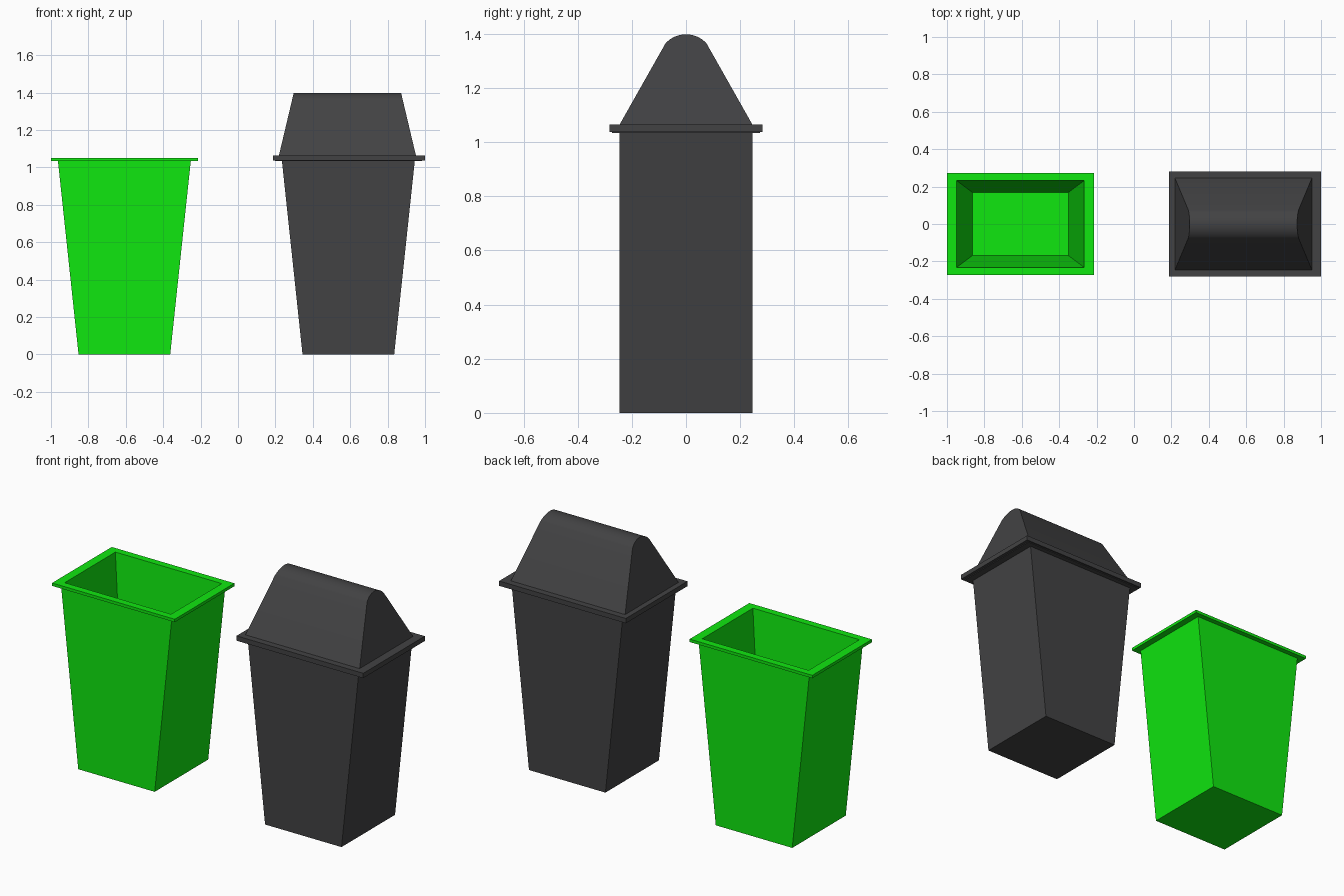
import bpy, bmesh, math

if "Cube" in bpy.data.objects:
    bpy.data.objects.remove(bpy.data.objects["Cube"])


def material(name, colour):
    m = bpy.data.materials.new(name)
    m.diffuse_color = (*colour, 1)
    m.use_nodes = True
    m.node_tree.nodes["Principled BSDF"].inputs["Base Color"].default_value = m.diffuse_color
    return m


def finish(name, bm, mat, location):
    bmesh.ops.recalc_face_normals(bm, faces=bm.faces)
    mesh = bpy.data.meshes.new(name)
    bm.to_mesh(mesh)
    bm.free()
    mesh.materials.append(mat)
    obj = bpy.data.objects.new(name, mesh)
    obj.location = location
    bpy.context.collection.objects.link(obj)
    return obj


def loft(name, rings, mat, location):
    """Join a run of closed rings with quads and cap both ends."""
    bm = bmesh.new()
    loops = [[bm.verts.new(p) for p in ring] for ring in rings]
    for a, b in zip(loops, loops[1:]):
        n = len(a)
        for i in range(n):
            j = (i + 1) % n
            bm.faces.new((a[i], a[j], b[j], b[i]))
    bm.faces.new(loops[0])
    bm.faces.new(loops[-1])
    return finish(name, bm, mat, location)


def rect(hx, hy, z):
    return [(-hx, -hy, z), (hx, -hy, z), (hx, hy, z), (-hx, hy, z)]


def bin_body(name, x, mat):
    # outer wall, flat rim, then down the inside to the raised floor
    sizes = [(0.245, 0.245, 0), (0.355, 0.245, 1.033),
             (0.393, 0.273, 1.033), (0.393, 0.273, 1.05),
             (0.341, 0.232, 1.05), (0.257, 0.169, 0.3)]
    return loft(name, [rect(*s) for s in sizes], mat, (x, 0, 0))


green = material("green_plastic", (0.005, 0.8, 0.005))
dark = material("dark_plastic", (0.055, 0.055, 0.057))

# Two matching bins
bin_body("open_bin", -0.6075, green)
bin_body("lidded_bin", 0.59, dark)

# Lid rim that fits over the bin's rim
loft("lid_rim", [rect(0.406, 0.282, 1.037), rect(0.406, 0.282, 1.065)],
     dark, (0.594, 0, 0))

# Lid hood: sloped sides, rounded ridge, ends leaning inward
base_z, top_z = 1.065, 1.398
radius, half_angle, steps = 0.102, math.radians(48), 14
profile = [(-0.245, base_z)]
for i in range(steps + 1):
    a = half_angle * (2 * i / steps - 1)
    profile.append((radius * math.sin(a), top_z - radius * (1 - math.cos(a))))
profile.append((0.245, base_z))


def hood_end(side):
    return [(side * (0.366 - 0.079 * (z - base_z) / (top_z - base_z)), y, z)
            for y, z in profile]


hood = loft("lid_hood", [hood_end(-1), hood_end(1)], dark, (0.585, 0, 0))
bpy.context.view_layer.objects.active = hood
hood.select_set(True)
bpy.ops.object.shade_smooth_by_angle(angle=math.radians(30))
